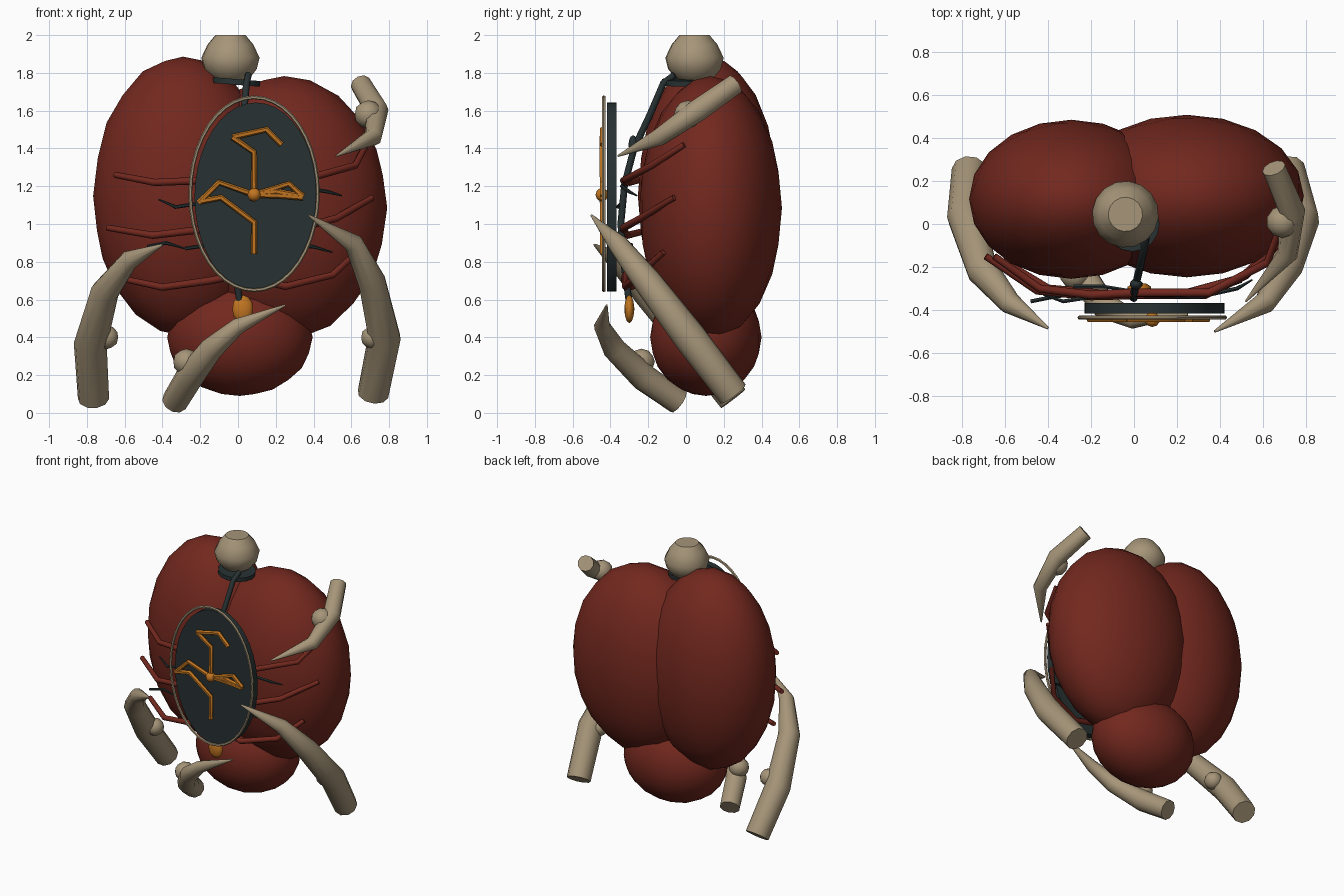
import bpy, bmesh, math
from mathutils import Vector, Matrix


def material(name, rgb):
    m = bpy.data.materials.new(name)
    m.diffuse_color = (*rgb, 1)
    return m


RED = material("dark red", (0.168, 0.021, 0.013))
BONE = material("bone", (0.38, 0.30, 0.19))
DARK = material("dark slate", (0.021, 0.031, 0.032))
ORANGE = material("orange", (0.54, 0.18, 0.015))


def finish(bm, name, mat, smooth=40):
    bmesh.ops.recalc_face_normals(bm, faces=bm.faces)
    me = bpy.data.meshes.new(name)
    bm.to_mesh(me)
    bm.free()
    me.materials.append(mat)
    ob = bpy.data.objects.new(name, me)
    bpy.context.collection.objects.link(ob)
    bpy.ops.object.select_all(action='DESELECT')
    ob.select_set(True)
    bpy.context.view_layer.objects.active = ob
    bpy.ops.object.shade_smooth_by_angle(angle=math.radians(smooth))
    return ob


def ball(name, mat, centre, size, detail=2):
    bm = bmesh.new()
    bmesh.ops.create_icosphere(bm, subdivisions=detail, radius=1)
    bm.transform(Matrix.Translation(centre) @ Matrix.Diagonal((*size, 1)))
    return finish(bm, name, mat, 60)


def tube(name, mat, path, radii, sides=8, closed=False):
    """Sweep a round section along a path, with one radius per point."""
    pts = [Vector(p) for p in path]
    n = len(pts)
    if not isinstance(radii, (list, tuple)):
        radii = [radii] * n
    bm = bmesh.new()
    rings, side = [], None
    for i, p in enumerate(pts):
        if closed:
            d = pts[(i + 1) % n] - pts[i - 1]
        else:
            a = (pts[min(i + 1, n - 1)] - p).normalized()
            d = a + (p - pts[max(i - 1, 0)]).normalized()
        d.normalize()
        if side is None:
            side = d.cross(Vector((0.1, 1, 0.05)))
        side = (side - d * side.dot(d)).normalized()
        up = d.cross(side)
        rings.append([bm.verts.new(p + radii[i] * (side * math.cos(t) + up * math.sin(t)))
                      for t in (2 * math.pi * k / sides for k in range(sides))])
    for i in range(n if closed else n - 1):
        a, b = rings[i], rings[(i + 1) % n]
        for k in range(sides):
            j = (k + 1) % sides
            bm.faces.new((a[k], a[j], b[j], b[k]))
    if not closed:
        bm.faces.new(rings[0])
        bm.faces.new(rings[-1])
    return finish(bm, name, mat, 50)


# Three-lobed body
ball("left_lobe", RED, (-0.292, 0.115, 1.148), (0.475, 0.37, 0.738), 3)
ball("right_lobe", RED, (0.245, 0.13, 1.085), (0.545, 0.378, 0.698), 3)
ball("lower_lobe", RED, (0.01, 0.105, 0.40), (0.385, 0.295, 0.31), 3)

# Flat-topped head knob with dark collar
tube("top_knob", BONE, [(-0.04, 0.045, z) for z in (1.75, 1.77, 1.82, 1.88, 1.95, 2.0)],
     [0.06, 0.1, 0.14, 0.155, 0.122, 0.08], 16)
bm = bmesh.new()
bmesh.ops.create_cone(bm, cap_ends=True, segments=16, radius1=0.128, radius2=0.128, depth=0.03)
bm.transform(Matrix.Translation((-0.01, 0.0, 1.752)) @ Matrix.Rotation(0.08, 4, 'Y'))
finish(bm, "collar", DARK)

# Cord running down behind the plate to an orange bead
tube("cord", DARK, [(0.055, -0.06, 1.79), (0.045, -0.12, 1.745), (0.03, -0.19, 1.58),
                    (0.01, -0.275, 1.4), (0.0, -0.325, 1.21), (0.0, -0.345, 1.0),
                    (-0.02, -0.33, 0.8), (0.01, -0.3, 0.58)], 0.018)
ball("cord_joint", DARK, (0.01, -0.28, 1.42), (0.03, 0.025, 0.05))
ball("bead", ORANGE, (0.025, -0.3, 0.55), (0.057, 0.027, 0.075))

# Oval plate and thin rim
bm = bmesh.new()
bmesh.ops.create_cone(bm, cap_ends=True, segments=40, radius1=1, radius2=1, depth=1)
bm.transform(Matrix.Translation((0.095, -0.392, 1.143)) @ Matrix.Diagonal((0.325, 0.05, 0.5, 1))
             @ Matrix.Rotation(math.pi / 2, 4, 'X'))
finish(bm, "oval_plate", DARK)
tube("plate_rim", BONE, [(0.085 + 0.338 * math.cos(t), -0.435, 1.16 + 0.511 * math.sin(t))
                         for t in (2 * math.pi * k / 40 for k in range(40))], 0.01, 6, True)

# Orange spider-like emblem: hub and bent legs, given as x, z points
ball("emblem_hub", ORANGE, (0.085, -0.445, 1.155), (0.036, 0.034, 0.036))
emblem = [
    [(0.085, 1.155), (0.085, 1.38), (-0.03, 1.46)],
    [(-0.03, 1.46), (0.15, 1.5), (0.23, 1.42)],
    [(0.085, 1.155), (-0.1, 1.22), (-0.21, 1.11)],
    [(-0.2, 1.12), (-0.09, 1.14), (0.085, 1.01), (0.085, 0.84)],
    [(0.085, 1.155), (0.27, 1.213), (0.345, 1.145)],
    [(0.085, 1.155), (0.2, 1.173), (0.345, 1.145)],
    [(0.085, 1.155), (0.23, 1.15), (0.345, 1.14)],
]
for i, leg in enumerate(emblem):
    tube(f"emblem_leg_{i + 1}", ORANGE, [(x, -0.442, z) for x, z in leg], 0.016, 6)

# Red ribs wrapping round from the cord
ribs = [
    [(-0.65, -0.15, 1.26), (-0.44, -0.3, 1.22), (-0.2, -0.33, 1.23), (0, -0.32, 1.22)],
    [(-0.69, -0.15, 0.98), (-0.45, -0.31, 0.94), (-0.2, -0.335, 0.97), (0, -0.33, 0.97)],
    [(-0.61, -0.17, 0.71), (-0.4, -0.3, 0.665), (-0.15, -0.325, 0.7), (0, -0.32, 0.73)],
    [(0.68, -0.01, 1.42), (0.62, -0.18, 1.31), (0.35, -0.32, 1.235), (0, -0.32, 1.22)],
    [(0.71, -0.06, 1.14), (0.52, -0.24, 1.03), (0.33, -0.33, 0.98), (0, -0.33, 0.97)],
    [(0.63, -0.12, 0.85), (0.5, -0.25, 0.73), (0.25, -0.32, 0.67), (0, -0.32, 0.73)],
]
for i, p in enumerate(ribs):
    tube(f"rib_{i + 1}", RED, p, [0.016, 0.019, 0.02, 0.02])

# Thin dark tendrils
tendrils = [
    [(-0.42, -0.33, 1.13), (-0.33, -0.36, 1.09), (-0.2, -0.34, 1.11), (0, -0.33, 1.15)],
    [(-0.28, -0.33, 0.87), (-0.38, -0.34, 0.9), (-0.48, -0.36, 0.88)],
    [(0, -0.31, 0.88), (-0.15, -0.29, 0.89), (-0.28, -0.29, 0.87)],
    [(0.55, -0.26, 1.15), (0.48, -0.3, 1.17), (0.3, -0.34, 1.2), (0, -0.33, 1.2)],
    [(0.5, -0.27, 0.85), (0.4, -0.3, 0.88), (0.25, -0.33, 0.89), (0, -0.33, 0.92)],
]
for i, p in enumerate(tendrils):
    tube(f"tendril_{i + 1}", DARK, p, [0.004] + [0.01] * (len(p) - 1), 6)

# Bone claws, blunt at the root and pointed at the tip, each with a knuckle
claws = {
    "left_claw": ([(-0.765, 0.25, 0.075), (-0.782, 0.03, 0.36), (-0.705, -0.215, 0.64),
                   (-0.575, -0.37, 0.81), (-0.4, -0.485, 0.89)],
                  [0.083, 0.088, 0.075, 0.052, 0.006], (-0.695, 0.01, 0.4), 0.063),
    "lower_claw": ([(-0.335, -0.04, 0.06), (-0.26, -0.22, 0.185), (-0.14, -0.38, 0.34),
                    (0.0, -0.445, 0.46), (0.25, -0.42, 0.57)],
                   [0.07, 0.074, 0.062, 0.043, 0.005], (-0.275, -0.235, 0.27), 0.07),
    "right_claw": ([(0.715, 0.25, 0.1), (0.775, 0.02, 0.4), (0.71, -0.2, 0.69),
                    (0.61, -0.365, 0.9), (0.375, -0.5, 1.045)],
                   [0.083, 0.088, 0.075, 0.052, 0.006], (0.71, 0.01, 0.4), 0.06),
    "upper_claw": ([(0.65, 0.26, 1.74), (0.735, 0.06, 1.6), (0.715, -0.14, 1.46),
                    (0.52, -0.36, 1.36)],
                   [0.056, 0.062, 0.048, 0.005], (0.69, 0.01, 1.58), 0.075),
}
for name, (path, radii, knuckle, r) in claws.items():
    tube(name, BONE, path, radii, 10)
    ball(name + "_knuckle", BONE, knuckle, (r, r, r))
